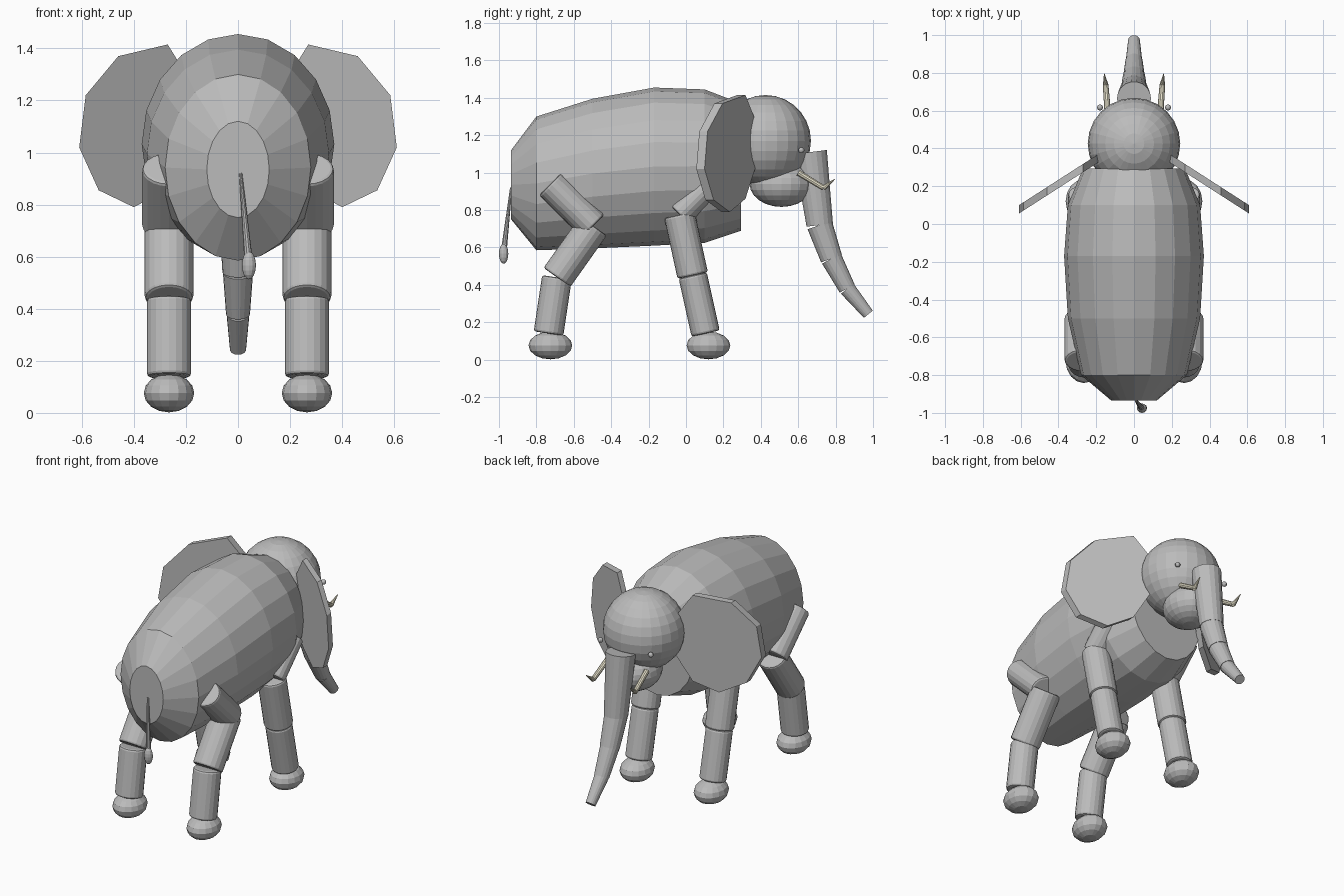
import bpy, bmesh, math
from mathutils import Vector, Matrix

cube = bpy.data.objects.get("Cube")
if cube:
    bpy.data.objects.remove(cube, do_unlink=True)


def make_material(name, color):
    m = bpy.data.materials.new(name)
    m.use_nodes = True
    m.diffuse_color = (*color, 1)
    m.node_tree.nodes["Principled BSDF"].inputs["Base Color"].default_value = (*color, 1)
    return m


GREY = make_material("skin grey", (0.5, 0.5, 0.5))
IVORY = make_material("ivory", (0.8, 0.76, 0.6))


def finish(name, bm, mat=GREY, bevel=0):
    bmesh.ops.recalc_face_normals(bm, faces=bm.faces)
    mesh = bpy.data.meshes.new(name)
    bm.to_mesh(mesh)
    bm.free()
    mesh.materials.append(mat)
    obj = bpy.data.objects.new(name, mesh)
    bpy.context.collection.objects.link(obj)
    if bevel:
        mod = obj.modifiers.new("rim", "BEVEL")
        mod.width = bevel
        mod.segments = 2
        mod.limit_method = "ANGLE"
        mod.angle_limit = math.radians(50)
    return obj


def ellipsoid(name, center, radii, segments=20, rings=12):
    bm = bmesh.new()
    bmesh.ops.create_uvsphere(bm, u_segments=segments, v_segments=rings, radius=1)
    bmesh.ops.transform(bm, verts=bm.verts,
                        matrix=Matrix.Translation(center) @ Matrix.Diagonal((*radii, 1)))
    return finish(name, bm)


def limb(name, start, end, r1, r2, widen=1.0, sides=18, bevel=0, mat=GREY):
    """Tapered cylinder from start to end, optionally widened along x."""
    a, b = Vector(start), Vector(end)
    bm = bmesh.new()
    bmesh.ops.create_cone(bm, cap_ends=True, segments=sides, radius1=r1, radius2=r2,
                          depth=(b - a).length)
    turn = (b - a).to_track_quat("Z", "X").to_matrix().to_4x4()
    middle = (a + b) / 2
    stretch = Matrix.Diagonal((widen, 1, 1, 1))
    bmesh.ops.transform(bm, verts=bm.verts, matrix=Matrix.Translation(middle) @ stretch @ turn)
    return finish(name, bm, mat, bevel)


def loft(name, rings, sides, mat=GREY):
    """Skin a list of point rings and cap both ends."""
    bm = bmesh.new()
    loops = [[bm.verts.new(p) for p in ring] for ring in rings]
    for low, high in zip(loops, loops[1:]):
        for i in range(sides):
            j = (i + 1) % sides
            bm.faces.new((low[i], low[j], high[j], high[i]))
    bm.faces.new(loops[0])
    bm.faces.new(loops[-1])
    return finish(name, bm, mat)


# Barrel body: y, half width, bottom, top of each ring
SIDES = 20
sections = [(-0.935, 0.12, 0.75, 1.12), (-0.8, 0.28, 0.585, 1.3), (-0.5, 0.35, 0.595, 1.395),
            (-0.17, 0.37, 0.61, 1.455), (0.1, 0.35, 0.625, 1.445), (0.295, 0.27, 0.69, 1.37)]
body_rings = []
for y, w, low, high in sections:
    angles = [math.tau * i / SIDES for i in range(SIDES)]
    body_rings.append([(w * math.sin(t), y, (low + high) / 2 + (high - low) / 2 * math.cos(t))
                       for t in angles])
loft("body", body_rings, SIDES)

# Head and jaw
ellipsoid("head", (0, 0.425, 1.17), (0.245, 0.243, 0.245), 24, 14)
ellipsoid("jaw", (0, 0.51, 0.94), (0.15, 0.17, 0.123))

# Trunk of overlapping tapered segments
trunk = [(0.665, 1.11, 0.09), (0.715, 0.72, 0.07), (0.778, 0.54, 0.058),
         (0.862, 0.38, 0.044), (0.975, 0.243, 0.029)]
for i, ((y1, z1, r1), (y2, z2, r2)) in enumerate(zip(trunk, trunk[1:])):
    limb(f"trunk_segment_{i + 1}", (0, y1, z1), (0, y2, z2), r1, r2 + 0.002)

# Tail with tuft
limb("tail", (0.01, -0.935, 0.92), (0.04, -0.973, 0.59), 0.006, 0.016, sides=10)
ellipsoid("tail_tuft", (0.042, -0.975, 0.567), (0.027, 0.025, 0.054), 12, 8)

# Leg joints: y, z from shoulder or hip down to ankle; radius of each segment; foot y
legs = {
    "front": ([(0.16, 0.97), (-0.035, 0.775), (0.036, 0.45), (0.105, 0.14)],
              (0.07, 0.083, 0.077), 0.12),
    "hind": ([(-0.725, 0.94), (-0.495, 0.715), (-0.69, 0.44), (-0.735, 0.14)],
             (0.086, 0.088, 0.08), -0.725),
}
ear_outline = [(0.27, 1.415), (0.46, 1.37), (0.585, 1.22), (0.61, 1.02), (0.535, 0.855),
               (0.40, 0.79), (0.27, 0.86), (0.185, 1.03), (0.18, 1.27)]
tusk_path = [((0.14, 0.6, 1.0), 0.017), ((0.15, 0.735, 0.918), 0.015), ((0.157, 0.795, 0.965), 0.002)]

for side, s in (("left", 1), ("right", -1)):
    for place, (joints, radii, foot_y) in legs.items():
        x = s * 0.265
        for part, r, a, b in zip(("upper", "middle", "lower"), radii, joints, joints[1:]):
            wide = 1.2 if part == "upper" else 1.06
            limb(f"{place}_{side}_{part}_leg", (x, *a), (x, *b), r, r, wide, 20, 0.012)
        ellipsoid(f"{place}_{side}_foot", (x, foot_y, 0.076), (0.097, 0.117, 0.074), 16, 8)

    # Flat faceted ear swept backwards from the head
    ear_rings = [[(s * px, 0.36 - 0.643 * (px - 0.17) + dy, pz) for px, pz in ear_outline]
                 for dy in (-0.022, 0.022)]
    loft(f"{side}_ear", ear_rings, len(ear_outline))

    ellipsoid(f"{side}_eye", (s * 0.18, 0.617, 1.12), (0.016, 0.016, 0.016), 12, 8)

    # Tusk with a sharp upward bend
    for i, ((a, r1), (b, r2)) in enumerate(zip(tusk_path, tusk_path[1:])):
        limb(f"{side}_tusk_{('base', 'tip')[i]}", (s * a[0], *a[1:]), (s * b[0], *b[1:]),
             r1, r2, sides=10, mat=IVORY)
